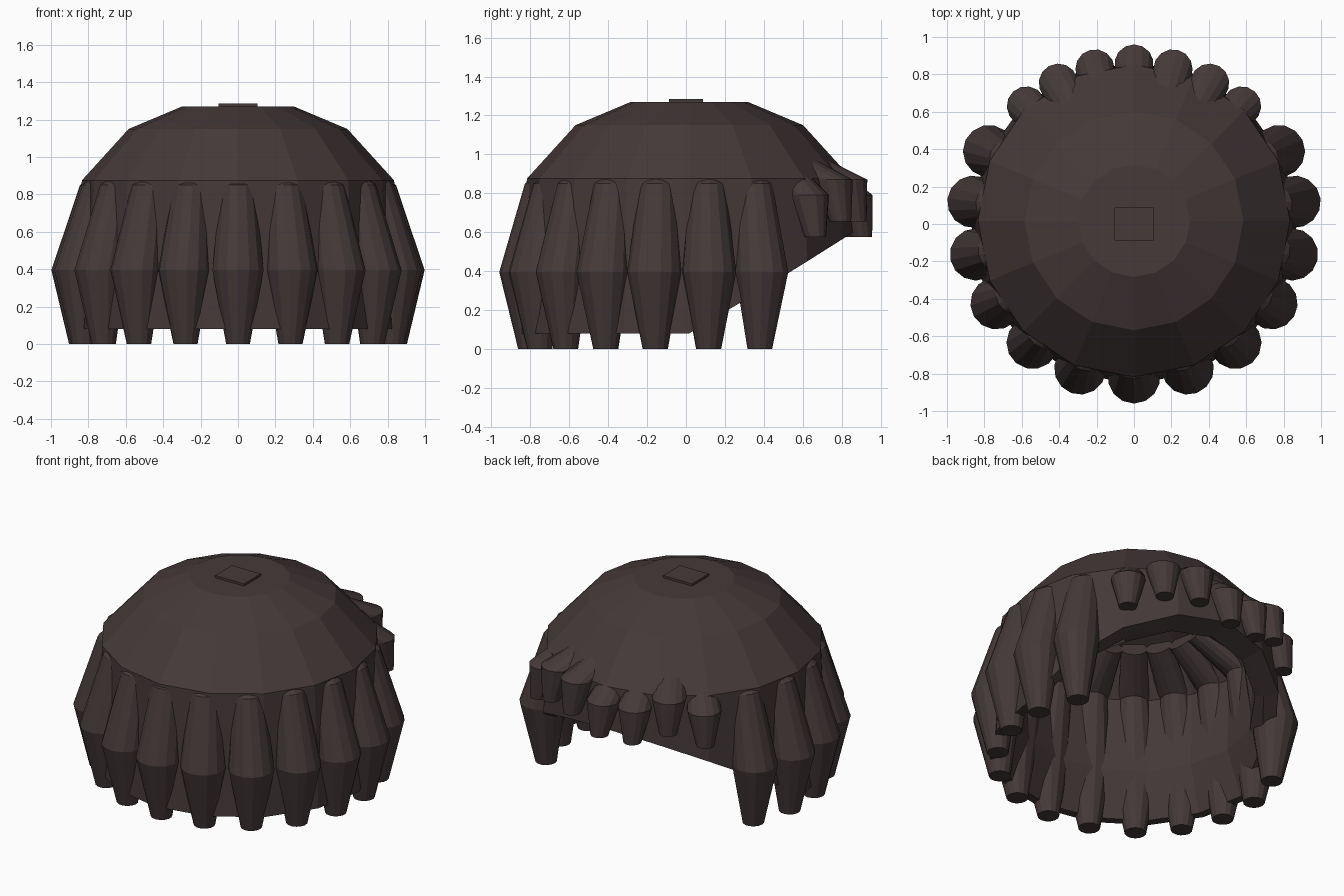
import bpy, bmesh, math
from mathutils import Vector

if "Cube" in bpy.data.objects:
    bpy.data.objects.remove(bpy.data.objects["Cube"])

CY = 0.017          # centre of the cap in y
SIDES = 16

hair = bpy.data.materials.new("dark brown hair")
hair.diffuse_color = (0.060, 0.041, 0.041, 1)
hair.use_nodes = True
hair.node_tree.nodes["Principled BSDF"].inputs["Base Color"].default_value = hair.diffuse_color


def finish(name, bm):
    bmesh.ops.recalc_face_normals(bm, faces=bm.faces)
    me = bpy.data.meshes.new(name)
    bm.to_mesh(me)
    bm.free()
    me.materials.append(hair)
    ob = bpy.data.objects.new(name, me)
    bpy.context.collection.objects.link(ob)
    return ob


def bridge(bm, a, b):
    n = len(a)
    for i in range(n):
        j = (i + 1) % n
        bm.faces.new((a[i], a[j], b[j], b[i]))


def lock(name, path, radii, sides=14):
    """Tapered strand: level rings along a path, the root ring tilted."""
    bm = bmesh.new()
    rings = []
    for k, (p, r) in enumerate(zip(path, radii)):
        out = Vector((p.x, p.y - CY, 0)).normalized()
        side = Vector((-out.y, out.x, 0))
        if k == 0:
            out = out * 0.53 + Vector((0, 0, 0.85))
        rings.append([bm.verts.new(p + r * (math.cos(t) * out + math.sin(t) * side))
                      for t in (2 * math.pi * i / sides for i in range(sides))])
    for a, b in zip(rings, rings[1:]):
        bridge(bm, a, b)
    bm.faces.new(rings[0])
    bm.faces.new(rings[-1])
    return finish(name, bm)


# Hollow cap: outer dome, wall with raised opening at the back, inner dome
def ring(bm, r, z):
    return [bm.verts.new((r * math.sin(t), CY + r * math.cos(t), z))
            for t in (2 * math.pi * i / SIDES for i in range(SIDES))]


def rim(bm, r_top, r_low, z_min=0.08, lift=0.0):
    """Ring on the slanted lower edge of the cap."""
    vs = []
    for i in range(SIDES):
        t = 2 * math.pi * i / SIDES
        z = 0.08 + 0.6 * max(0, CY + r_low * math.cos(t) - 0.02)
        z = max(z + lift, z_min)
        r = r_top + (r_low - r_top) * (0.875 - z) / 0.795
        vs.append(bm.verts.new((r * math.sin(t), CY + r * math.cos(t), z)))
    return vs


bm = bmesh.new()
rings = [ring(bm, 0.30, 1.27), ring(bm, 0.585, 1.15), ring(bm, 0.835, 0.875),
         rim(bm, 0.835, 0.875), rim(bm, 0.70, 0.82),
         rim(bm, 0.715, 0.715, 0.36, 0.05),
         ring(bm, 0.725, 0.85), ring(bm, 0.53, 1.07), ring(bm, 0.26, 1.18)]
for a, b in zip(rings, rings[1:]):
    bridge(bm, a, b)
bm.faces.new(rings[0])
bm.faces.new(rings[-1])
finish("hair_cap", bm)

# Small square plate on the crown
bm = bmesh.new()
bmesh.ops.create_cube(bm, size=1)
for v in bm.verts:
    v.co = (v.co.x * 0.21, v.co.y * 0.175, 1.274 + v.co.z * 0.022)
finish("crown_plate", bm)


def around(angle, rx, ry, z):
    """Point at an angle measured from the front."""
    return Vector((rx * math.sin(angle), CY - ry * math.cos(angle), z))


# Long locks around the front and sides, rooted inside the cap
for i in range(-6, 7):
    a = math.radians(19.4 * i)
    path = [around(a, 0.44, 0.44, 1.05), around(a, 0.757, 0.75, 0.85),
            around(a, 0.865, 0.837, 0.395), around(a, 0.845, 0.815, 0.0)]
    lock(f"long_lock_{i + 7}", path, (0.08, 0.095, 0.14, 0.065))

# Short fringe locks over the opening, some set higher
for i in range(-3, 4):
    a = math.radians(180 - 14.3 * i)
    up = 0.08 if i in (-2, 1, 2) else 0
    path = [around(a, 0.63, 0.63, 0.935), around(a, 0.845, 0.838, 0.79 + up),
            around(a, 0.89, 0.885, 0.575 + up)]
    lock(f"fringe_lock_{i + 4}", path, (0.08, 0.105, 0.055))
